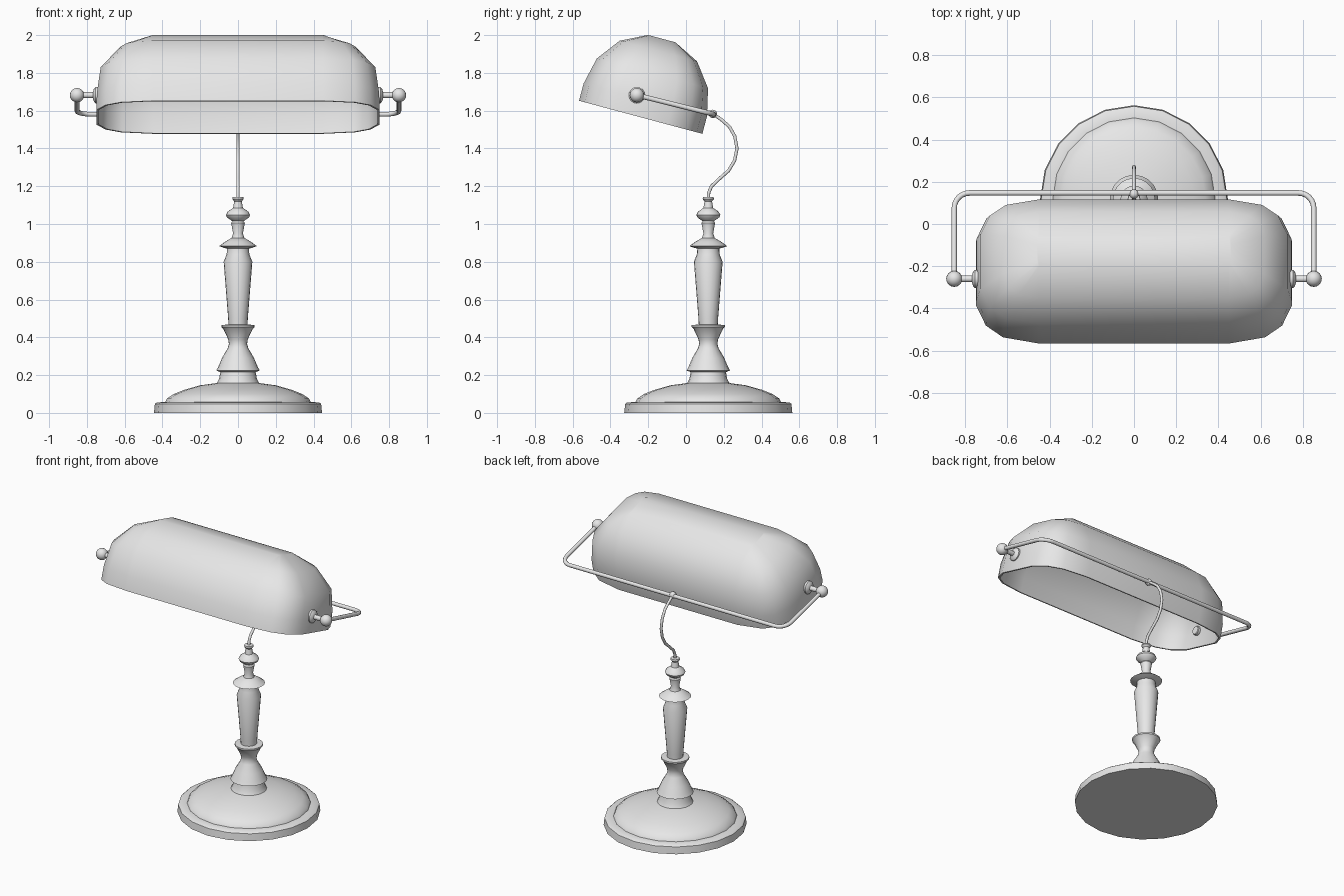
import bpy, bmesh, math
from mathutils import Vector, Matrix

if "Cube" in bpy.data.objects:
    bpy.data.objects.remove(bpy.data.objects["Cube"])

metal = bpy.data.materials.new("plain grey")
metal.diffuse_color = (0.8, 0.8, 0.8, 1)
metal.use_nodes = True
metal.node_tree.nodes["Principled BSDF"].inputs["Base Color"].default_value = metal.diffuse_color
CY = 0.118                      # stem axis in y
TILT = math.radians(-15)        # shade tilt about x
PIVOT = Vector((0, -0.26, 1.682))


def finish(name, bm, angle=35):
    bmesh.ops.recalc_face_normals(bm, faces=bm.faces)
    me = bpy.data.meshes.new(name)
    bm.to_mesh(me)
    bm.free()
    me.shade_smooth()
    me.set_sharp_from_angle(angle=math.radians(angle))
    me.materials.append(metal)
    ob = bpy.data.objects.new(name, me)
    bpy.context.collection.objects.link(ob)
    return ob


def loft(name, rings, angle=35, matrix=Matrix()):
    """Skin a stack of equal closed rings and cap both ends."""
    bm = bmesh.new()
    loops = [[bm.verts.new(matrix @ Vector(p)) for p in r] for r in rings]
    n = len(loops[0])
    for a, b in zip(loops, loops[1:]):
        for i in range(n):
            j = (i + 1) % n
            bm.faces.new((a[i], a[j], b[j], b[i]))
    bm.faces.new(loops[0])
    bm.faces.new(loops[-1])
    return finish(name, bm, angle)


def lathe(name, profile, matrix, sides=20, angle=35):
    ang = [math.tau * i / sides for i in range(sides)]
    return loft(name, [[(r * math.cos(a), r * math.sin(a), z) for a in ang]
                       for r, z in profile], angle, matrix)


def ball(name, centre, radius):
    bm = bmesh.new()
    bmesh.ops.create_uvsphere(bm, u_segments=16, v_segments=10, radius=radius,
                              matrix=Matrix.Translation(centre))
    finish(name, bm)


def tube(name, points, radius):
    """Round tube along a path, kept square to the path at each point."""
    pts = [Vector(p) for p in points]
    rings, side = [], None
    for i, p in enumerate(pts):
        d0 = (p - pts[max(i - 1, 0)]).normalized()
        d1 = (pts[min(i + 1, len(pts) - 1)] - p).normalized()
        t = (d0 + d1).normalized()
        if side is None:
            side = t.orthogonal()
        side = (side - t * side.dot(t)).normalized()
        up = t.cross(side)
        rings.append([p + radius * (side * math.cos(a) + up * math.sin(a))
                      for a in (math.tau * k / 10 for k in range(10))])
    loft(name, rings, 50)


stem = Matrix.Translation((0, CY, 0))

# round base with stepped dome
lathe("base", [(.445, 0), (.44, .048), (.43, .055), (.385, .058), (.377, .075),
               (.34, .1), (.285, .122), (.2, .146), (.112, .158), (.1, .18),
               (.093, .22)], stem)
# turned column
lathe("lower_stem", [(.09, .215), (.115, .224), (.104, .245), (.085, .29),
                     (.055, .342), (.048, .365), (.052, .39), (.078, .445),
                     (.088, .455), (.088, .465), (.05, .468)], stem)
lathe("column", [(.05, .46), (.052, .5), (.076, .8), (.06, .84), (.058, .87),
                 (.075, .874), (.1, .883), (.07, .905), (.036, .925)], stem)
lathe("finial", [(.036, .92), (.026, .95), (.036, 1.005), (.03, 1.015),
                 (.058, 1.035), (.064, 1.048), (.055, 1.065), (.026, 1.085),
                 (.02, 1.12), (.03, 1.132), (.028, 1.142), (.012, 1.144)], stem)

# curved neck
neck = [(.118, 1.13), (.12, 1.165), (.135, 1.2), (.175, 1.238), (.225, 1.282),
        (.257, 1.335), (.27, 1.4), (.258, 1.465), (.23, 1.515), (.19, 1.55),
        (.145, 1.582)]
tube("neck", [(0, y, z) for y, z in neck], .009)
ball("neck_joint", (0, .142, 1.583), .022)

# bent carrying frame around the back of the shade
half = []
for k in range(7):
    a = math.radians(15 * k)
    half.append((.78 + .072 * math.cos(a), .075 + .072 * math.sin(a)))
half = [(.852, -.26)] + half
path = [(x, y, 1.682 - .248 * (y + .26)) for x, y in half]
tube("frame", path + [(-x, y, z) for x, y, z in reversed(path)], .013)

# shade: stacked rounded-rectangle rings, outside and inside walls
CORNER = [(0, 1), (.57, .91), (.84, .74), (1, .44)]     # share of length, width
LEVELS = [(.75, .338, 0), (.747, .338, .095), (.727, .305, .24),
          (.62, .212, .363), (.46, .075, .431)]         # half length, half width, height


def shade_ring(length, width, z):
    q = [(.45 + (length - .45) * t, width * s) for t, s in CORNER]
    r = q[::-1]
    pts = r + [(-x, y) for x, y in q] + [(-x, -y) for x, y in r] + [(x, -y) for x, y in q]
    return [(x, y, z) for x, y in pts]


T = .011
inner = [shade_ring(l - T, w - T, h - (T if h > .3 else 0)) for l, w, h in LEVELS]
outer = [shade_ring(*lv) for lv in LEVELS]
place = Matrix.Translation((0, -.24, 1.565)) @ Matrix.Rotation(TILT, 4, 'X')
loft("shade", inner[::-1] + outer, 40, place)

# side pivots: knob, pin, flange and inside nut
for s, side in ((1, "right"), (-1, "left")):
    ball(side + "_knob", (s * .852, PIVOT.y, PIVOT.z), .038)
    lathe(side + "_pivot", [(.026, .715), (.03, .72), (.03, .738), (.043, .74),
                            (.043, .754), (.034, .763), (.016, .768), (.016, .85)],
          Matrix.Translation(PIVOT) @ Matrix.Rotation(s * math.pi / 2, 4, 'Y'), 16)
